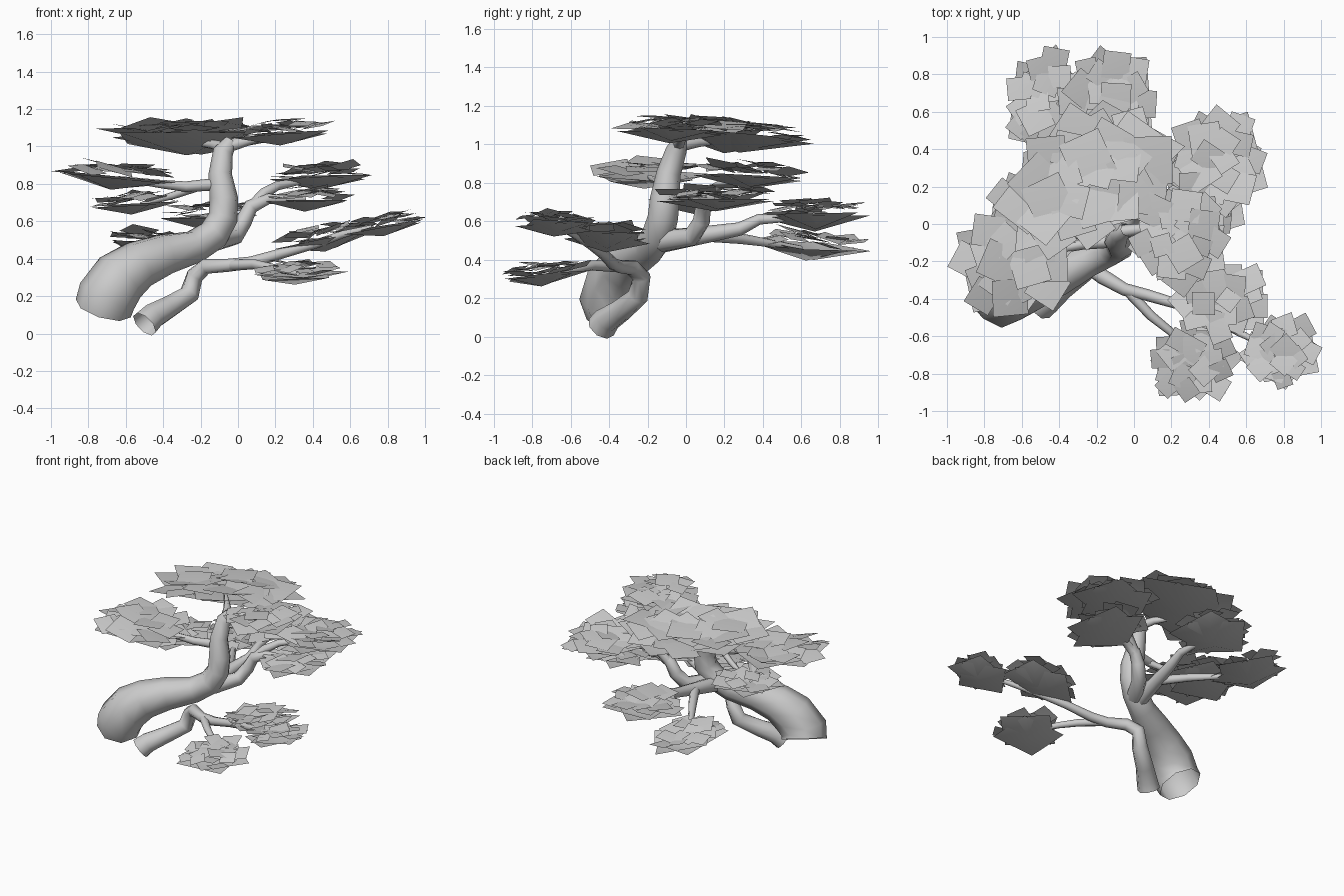
import bpy, bmesh, math, random
from mathutils import Vector, Matrix

random.seed(7)
cube = bpy.data.objects.get("Cube")
if cube:
    bpy.data.objects.remove(cube, do_unlink=True)

# One plain grey for bark and foliage
grey = bpy.data.materials.new("plain_grey")
grey.use_nodes = True
colour = (0.6, 0.6, 0.6, 1.0)
grey.diffuse_color = colour
bsdf = next(n for n in grey.node_tree.nodes if n.type == 'BSDF_PRINCIPLED')
bsdf.inputs["Base Color"].default_value = colour
bsdf.inputs["Roughness"].default_value = 0.8


def link(name, mesh):
    """Add a mesh object, grey and smooth except at hard bends."""
    obj = bpy.data.objects.new(name, mesh)
    bpy.context.scene.collection.objects.link(obj)
    mesh.materials.clear()
    mesh.materials.append(grey)
    bpy.ops.object.select_all(action='DESELECT')
    obj.select_set(True)
    bpy.context.view_layer.objects.active = obj
    bpy.ops.object.shade_smooth_by_angle(angle=math.radians(75))


def limb(name, path):
    """Tapered open tube through points of (x, y, z, radius)."""
    curve = bpy.data.curves.new(name + "_path", 'CURVE')
    curve.dimensions = '3D'
    curve.bevel_depth = 1.0
    curve.bevel_resolution = 2
    curve.use_fill_caps = False
    spline = curve.splines.new('POLY')
    spline.points.add(len(path) - 1)
    for point, (x, y, z, r) in zip(spline.points, path):
        point.co = (x, y, z, 1)
        point.radius = r
    helper = bpy.data.objects.new(name + "_helper", curve)
    bpy.context.scene.collection.objects.link(helper)
    depsgraph = bpy.context.evaluated_depsgraph_get()
    mesh = bpy.data.meshes.new_from_object(helper.evaluated_get(depsgraph))
    mesh.name = name
    bpy.data.objects.remove(helper, do_unlink=True)
    link(name, mesh)


def card(bm, centre, side, tilt, turn, bulge):
    """Square leaf card, its middle pushed up or down by bulge."""
    frame = tilt @ Matrix.Rotation(turn, 3, 'Z')
    h = side / 2
    corners = [bm.verts.new(centre + frame @ Vector((sx * h, sy * h, 0)))
               for sx, sy in ((-1, -1), (1, -1), (1, 1), (-1, 1))]
    middle = bm.verts.new(centre + frame @ Vector((0, 0, bulge * side)))
    for i in range(4):
        bm.faces.new((corners[i], corners[(i + 1) % 4], middle))


def foliage(name, centre, rx, ry, slope_x=0.0, slope_y=0.0, count=18, sag=0.14, spin=0):
    """Leaf pad: broad sagging cards below, small tilted leaves above."""
    bm = bmesh.new()
    centre = Vector(centre)
    size = (rx + ry) / 2
    lean = (Matrix.Rotation(-math.atan(slope_x), 3, 'Y') @ Matrix.Rotation(math.atan(slope_y), 3, 'X')
            @ Matrix.Rotation(math.radians(spin), 3, 'Z'))
    stretch = Matrix.Diagonal((rx / size, ry / size, 1))
    start = random.random()
    for k in range(2):
        a = start + k * math.pi
        spot = Vector((math.cos(a) * rx * 0.1, math.sin(a) * ry * 0.1, -0.015 - 0.01 * k))
        card(bm, centre + lean @ spot, size * 1.32, lean @ stretch, start + k * math.pi / 4, -sag)
    for k in range(count):
        t = math.sqrt((k + 0.5) / count)
        a = start + k * math.radians(137.5)
        side = size * random.uniform(0.38, 0.58)
        spot = Vector((math.cos(a) * rx * t * 0.74, math.sin(a) * ry * t * 0.74,
                       0.035 * (1 - t * t) + random.uniform(-0.015, 0.025)))
        wobble = (Matrix.Rotation(random.uniform(-0.22, 0.22), 3, 'X')
                  @ Matrix.Rotation(random.uniform(-0.22, 0.22), 3, 'Y'))
        card(bm, centre + lean @ spot, side, lean @ wobble, random.uniform(0, math.tau), 0.03)
    mesh = bpy.data.meshes.new(name)
    bm.to_mesh(mesh)
    bm.free()
    link(name, mesh)


# Leaning main trunk, swept sideways and then upright
limb("main_trunk", [
    (-.72, -.37, .135, .155), (-.7, -.395, .2, .16), (-.63, -.365, .3, .152),
    (-.53, -.33, .37, .132), (-.39, -.27, .425, .112), (-.23, -.19, .465, .09),
    (-.13, -.145, .53, .085), (-.08, -.12, .62, .08), (-.075, -.11, .72, .077),
    (-.095, -.09, .85, .064), (-.08, -.05, .97, .055), (-.04, -.03, 1.03, .035)])

# Thin second stem with its two forward branches
limb("second_stem", [
    (-.5, -.44, .05, .078), (-.46, -.41, .09, .072), (-.38, -.34, .135, .062),
    (-.26, -.25, .21, .055), (-.23, -.23, .31, .048), (-.17, -.28, .36, .042),
    (-.05, -.35, .365, .035), (.07, -.38, .38, .032), (.24, -.43, .43, .028),
    (.42, -.5, .48, .024), (.56, -.58, .53, .02), (.72, -.66, .57, .012)])
limb("low_front_branch", [
    (-.03, -.36, .365, .03), (.09, -.49, .37, .026), (.19, -.57, .35, .022),
    (.32, -.72, .32, .012)])

# Branches on the left-hand side and rear of the trunk
limb("side_branch", [
    (-.12, -.13, .5, .06), (-.02, .03, .52, .05), (.03, .08, .6, .045),
    (.07, .09, .68, .04), (.16, .1, .72, .03), (.36, .16, .72, .012)])
limb("side_upper_branch", [
    (.06, .09, .66, .035), (.14, .12, .75, .03), (.21, .18, .79, .025),
    (.42, .31, .83, .012)])
limb("rear_branch", [
    (-.16, -.13, .49, .055), (-.13, .1, .53, .045), (-.1, .28, .56, .035),
    (-.1, .38, .61, .028), (-.12, .64, .62, .012)])
limb("rear_low_branch", [
    (-.13, .08, .53, .035), (-.25, .28, .51, .028), (-.45, .6, .46, .012)])
limb("outer_branch", [
    (-.09, -.09, .8, .035), (-.28, -.11, .785, .028), (-.42, -.14, .8, .022),
    (-.64, -.19, .83, .012)])
limb("outer_low_branch", [
    (-.2, -.11, .79, .025), (-.34, -.04, .74, .02), (-.52, .04, .69, .012)])
limb("top_branch", [
    (-.06, -.04, 1.0, .035), (.08, -.02, 1.04, .026), (.24, -.06, 1.07, .012)])
limb("crown_branch", [
    (-.07, -.05, .99, .035), (-.13, .06, 1.01, .026), (-.24, .2, 1.02, .012)])

# Flat layered leaf pads
foliage("crown_pad", (-.24, .25, 1.065), .56, .36, .03, -.12, 26, .15, 33)
foliage("top_side_pad", (.25, -.08, 1.085), .28, .3, .05, -.03)
foliage("outer_pad", (-.65, -.19, .855), .36, .33, -.1)
foliage("outer_low_pad", (-.55, .06, .71), .25, .27, .05)
foliage("rear_pad", (-.13, .67, .65), .28, .31, .03, .02, sag=.2)
foliage("rear_low_pad", (-.47, .65, .49), .24, .32, -.1, -.08, sag=.2)
foliage("side_upper_pad", (.45, .33, .85), .29, .32, .02, -.05)
foliage("side_pad", (.38, .16, .73), .24, .34)
foliage("front_pad", (.48, -.41, .525), .28, .24, .17, -.05, sag=.17)
foliage("front_tip_pad", (.79, -.68, .59), .23, .22, .16, -.03)
foliage("front_low_pad", (.32, -.74, .335), .27, .24, .03, .1)
